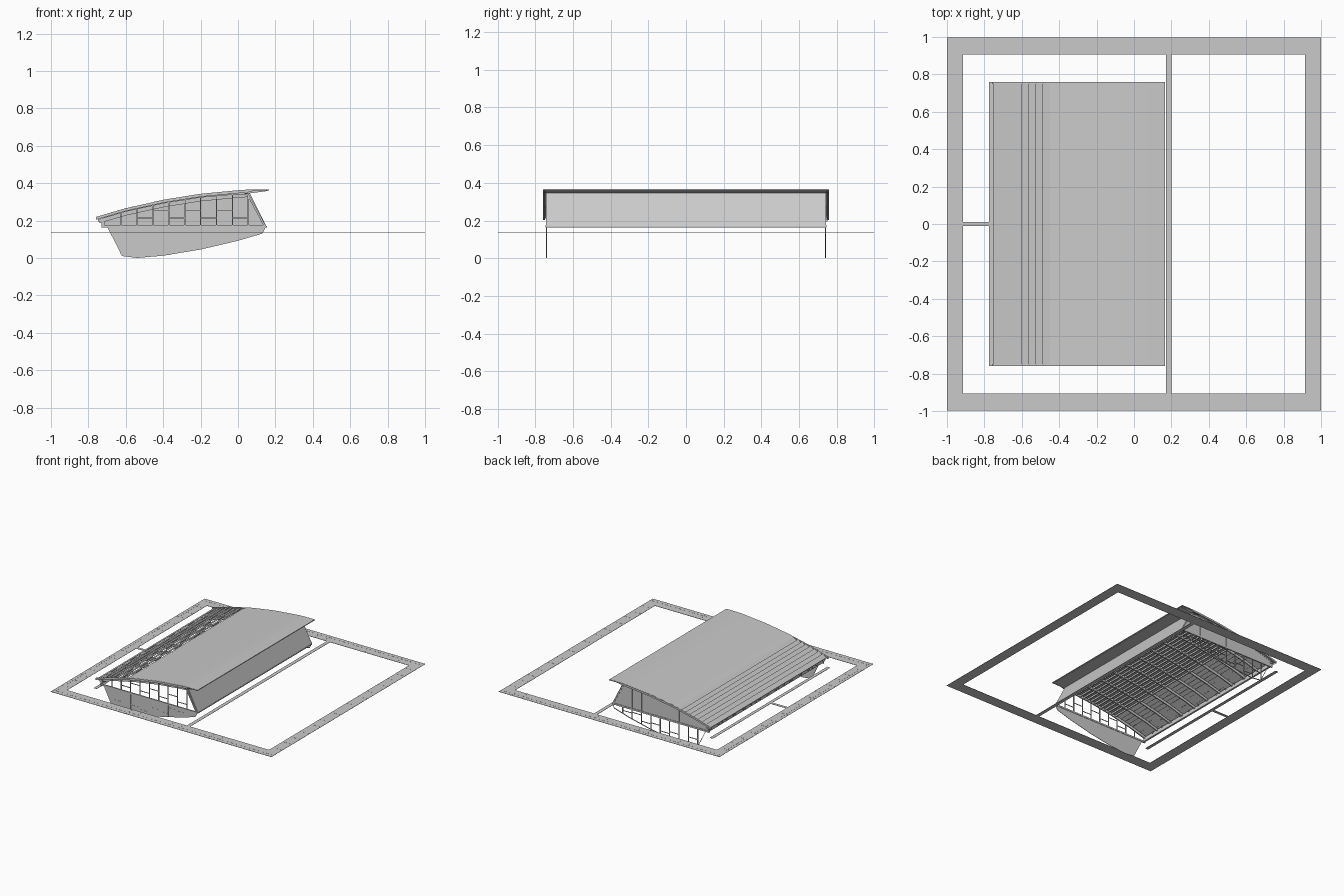
import bpy, bmesh, math

cube = bpy.data.objects.get("Cube")
if cube:
    bpy.data.objects.remove(cube)

# Single plain grey
V = 0.59
GREY = bpy.data.materials.new("light grey")
GREY.use_nodes = True
GREY.diffuse_color = (V, V, V, 1)
GREY.node_tree.nodes["Principled BSDF"].inputs["Base Color"].default_value = (V, V, V, 1)


def add_prism(bm, profile, y0, y1):
    """Extrude an xz outline along y."""
    a = [bm.verts.new((x, y0, z)) for x, z in profile]
    b = [bm.verts.new((x, y1, z)) for x, z in profile]
    n = len(a)
    bm.faces.new(a)
    bm.faces.new(b[::-1])
    for i in range(n):
        j = (i + 1) % n
        bm.faces.new((a[i], b[i], b[j], a[j]))


def prisms(name, items):
    """One object made of extruded outlines (profile, y0, y1)."""
    bm = bmesh.new()
    for profile, y0, y1 in items:
        add_prism(bm, profile, y0, y1)
    bmesh.ops.recalc_face_normals(bm, faces=bm.faces)
    me = bpy.data.meshes.new(name)
    bm.to_mesh(me)
    bm.free()
    me.materials.append(GREY)
    bpy.context.collection.objects.link(bpy.data.objects.new(name, me))


def boxes(name, items):
    """One object made of boxes (x0, x1, y0, y1, z0, z1)."""
    prisms(name, [([(x0, z0), (x1, z0), (x1, z1), (x0, z1)], y0, y1)
                  for x0, x1, y0, y1, z0, z1 in items])


def interp(pts):
    def f(x):
        for (x0, z0), (x1, z1) in zip(pts, pts[1:]):
            if x <= x1:
                return z0 + (z1 - z0) * (x - x0) / (x1 - x0)
        return pts[-1][1]
    return f


def band(x0, x1, low, high, n=24):
    """Outline between two height curves."""
    xs = [x0 + (x1 - x0) * i / n for i in range(n + 1)]
    return [(x, low(x)) for x in xs] + [(x, high(x)) for x in reversed(xs)]


roof = interp([(-.77, .217), (-.6, .267), (-.4, .311), (-.2, .343), (0, .362), (.06, .366), (.17, .366)])
wall_top = interp([(-.72, .22), (-.6, .255), (-.4, .299), (-.2, .331), (0, .348), (.05, .345), (.15, .172)])
keel = interp([(-.7, .168), (-.62, .01), (-.54, 0), (-.4, .012), (-.2, .045), (0, .092), (.13, .13), (.15, .168)])
level = lambda z: (lambda x: z)

# Ground frame, cross strip, side path and link
G0, G1 = .1325, .1345
boxes("ground_frame", [
    (-1, 1, .905, .997, G0, G1), (-1, 1, -.997, -.905, G0, G1),
    (-1, -.915, -.905, .905, G0, G1), (.915, 1, -.905, .905, G0, G1)])
boxes("cross_strip", [(.17, .2, -.905, .905, G0, G1)])
boxes("side_path", [(-.775, -.748, -.76, .76, G0, G1), (-.915, -.775, -.012, .012, G0, G1)])

# Paving joints
S = .002
joints = []
for x in (-.69, -.605, -.32, -.235, .06, .145, .425, .51, .8, .885):
    for y in (-.997, .905):
        joints.append((x, x + S, y, y + .092, G1, G1 + .0006))
for y in (.1, .245, .36, .505, .625, .73, .855):
    for s in (-1, 1):
        for x in (-1, .915):
            joints.append((x, x + .085, s * y, s * y + S, G1, G1 + .0006))
for y in (-.965, .965):
    joints.append((-1, 1, y, y + S, G1, G1 + .0006))
joints.append((-.976, -.976 + S, -.997, .997, G1, G1 + .0006))
boxes("paving_joints", joints)

# Curved roof sheet, its verge boards and soffit
prisms("roof_sheet", [(band(-.45, .165, lambda x: roof(x) - .006, roof), -.755, .755)])
prisms("verge_boards", [
    (band(-.76, .165, lambda x: roof(x) - (.016 if x < .05 else .006), lambda x: roof(x) - .001),
     s * .754 - .006, s * .754 + .006) for s in (-1, 1)])
prisms("ridge_soffit", [([(.05, .345), (.06, .345), (.158, .358), (.158, .361), (.05, .361)], -.745, .745)])

# Louvred lower roof: tilted slats with short closers in alternate gaps
slats, closers = [], []
N, P, T = 8, .0375, .003
for i in range(N):
    x1 = -.45 - i * P
    x0 = x1 - P - .001
    z1 = roof(x1)
    z0 = z1 - P * math.tan(math.radians(27))
    slats.append(([(x0, z0 - T), (x1, z1 - T), (x1, z1), (x0, z0)], -.75, .75))
    for k in range(12):
        if (k + i) % 2 and i < N - 1:
            y = -.75 + k * .125
            closers.append((x0, x0 + .002, y, y + .075, z0 - T, roof(x0) - .002))
prisms("roof_louvres", slats)
boxes("louvre_closers", closers)

# Roof structure
prisms("rafters", [
    (band(-.74, .05, lambda x: roof(x) - .04, lambda x: roof(x) - .018, 16),
     -.734 + k * .146, -.726 + k * .146) for k in range(11)])
purlin_x = [-.43 + k * .034 for k in range(14)]
boxes("purlins", [(x, x + .008, -.735, .735, roof(x) - .034, roof(x) - .02) for x in purlin_x])

# Leaning side wall and sill
prisms("leaning_wall", [([(.143, .17), (.152, .17), (.06, .352), (.051, .352)], -.735, .735)])
boxes("wall_sill", [(.138, .154, -.74, .74, .164, .171)])

# Low eave beam
boxes("eave_beam", [(-.73, -.715, -.74, .74, .172, .205)])
boxes("eave_brackets", [(-.748, -.71, -.74 + k * .1057, -.73 + k * .1057, .195, .207) for k in range(15)])

# End walls: solid below at the front, solid above at the back
prisms("front_lower_wall", [(band(-.7, .15, keel, level(.17), 85), -.741, -.738)])
prisms("back_upper_wall", [(band(-.72, .15, level(.17), wall_top, 87), .738, .741)])
boxes("end_beams", [(-.73, .15, s * .74 - .005, s * .74 + .005, .163, .176) for s in (-1, 1)])

# Glazing bars: front upper window, back full height
posts = [-.625 + .085 * k for k in range(9)]
bars_front, bars_back, seams = [], [], []
for k, x in enumerate(posts):
    h = keel(x)
    bars_front.append((x - .003, x + .003, -.743, -.737, .17, wall_top(x)))
    bars_back.append((x - .003, x + .003, .737, .743, h, wall_top(x)))
    seams.append((x - .002, x + .002, -.742, -.741, h, .163))
    if k < 8:
        x2 = x + .085
        top = min(wall_top(x), wall_top(x2))
        zu = .21 if k % 2 else .25
        zl = max(h, keel(x2)) + (.025 if k % 2 else .055)
        if zu < top:
            bars_front.append((x, x2, -.742, -.738, zu, zu + .005))
        if zl < .16:
            bars_back.append((x, x2, .738, .742, zl, zl + .005))
            seams.append((x, x2, -.742, -.741, zl, zl + .004))
boxes("front_window_bars", bars_front)
boxes("back_window_bars", bars_back)
boxes("front_wall_seams", seams)

# Window edge rails
rails = []
for y in (-.74, .74):
    rails.append((band(-.72, .05, lambda x: wall_top(x) - .008, wall_top), y - .004, y + .004))
    rails.append(([(.138, .17), (.15, .17), (.056, .345), (.044, .345)], y - .004, y + .004))
rails.append((band(-.7, .15, keel, lambda x: min(keel(x) + .006, .17), 85), .738, .742))
prisms("window_edge_rails", rails)
